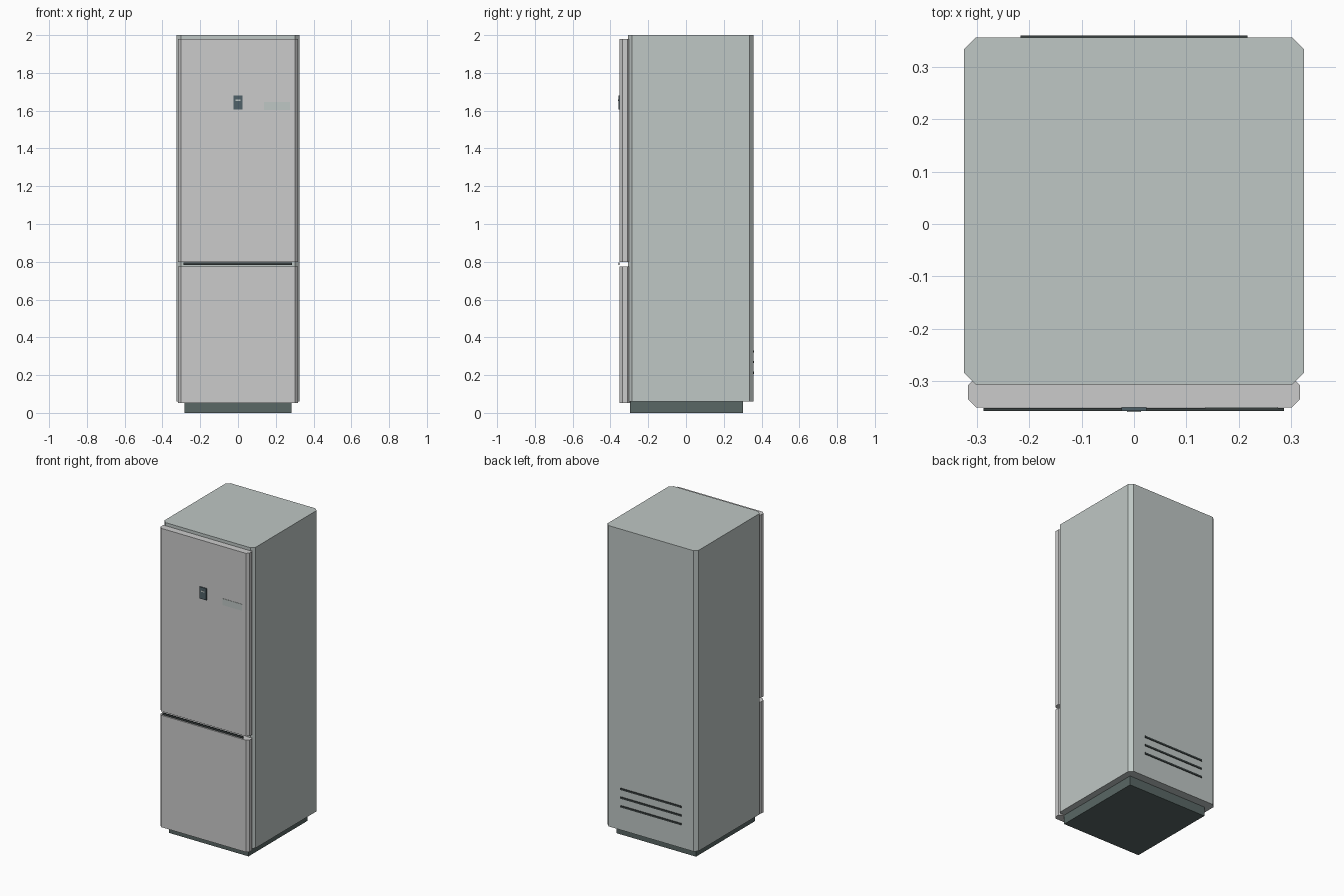
import bpy, bmesh

if "Cube" in bpy.data.objects:
    bpy.data.objects.remove(bpy.data.objects["Cube"])


def material(name, r, g, b):
    m = bpy.data.materials.new(name)
    m.diffuse_color = (r, g, b, 1)
    m.use_nodes = True
    m.node_tree.nodes["Principled BSDF"].inputs["Base Color"].default_value = m.diffuse_color
    return m


BODY = material("body_grey", .52, .57, .555)
DOOR = material("door_grey", .64, .65, .62)
BASE = material("base_grey", .10, .135, .13)
DARK = material("dark_trim", .04, .05, .05)
PANEL = material("panel_blue_grey", .08, .12, .14)


def box(name, x, y, z, mat, chamfer=0):
    """Box from (min, max) ranges, with optional chamfered vertical edges."""
    bm = bmesh.new()
    bmesh.ops.create_cube(bm, size=1)
    for v in bm.verts:
        v.co = [r[0] + (c + .5) * (r[1] - r[0]) for c, r in zip(v.co, (x, y, z))]
    if chamfer:
        upright = [e for e in bm.edges
                   if abs(e.verts[0].co.z - e.verts[1].co.z) > .01]
        bmesh.ops.bevel(bm, geom=upright, offset=chamfer, segments=1,
                        profile=.5, affect='EDGES')
    mesh = bpy.data.meshes.new(name)
    bm.to_mesh(mesh)
    bm.free()
    mesh.materials.append(mat)
    ob = bpy.data.objects.new(name, mesh)
    bpy.context.collection.objects.link(ob)
    return ob


# Cabinet and recessed plinth
box("cabinet", (-.325, .325), (-.307, .357), (.06, 2), BODY, .022)
box("plinth", (-.283, .283), (-.297, .302), (0, .06), BASE)

# Doors
for name, z in (("freezer_door", (.053, .775)), ("fridge_door", (.80, 1.98))):
    box(name, (-.318, .318), (-.351, -.293), z, DOOR, .016)

# Thin handle strip across the gap between the doors
box("handle_strip", (-.288, .287), (-.358, -.352), (.784, .797), DARK)

# Control display with a small screen line, and the blank plate beside it
box("display", (-.024, .024), (-.358, -.350), (1.605, 1.68), PANEL)
box("display_screen", (-.013, .013), (-.36, -.357), (1.652, 1.66), BODY)
box("door_plate", (.137, .276), (-.353, -.350), (1.603, 1.645), BODY)

# Rear vent slats
for i in range(3):
    z = .213 + i * .056
    box(f"rear_vent_{i + 1}", (-.217, .217), (.355, .361), (z - .006, z + .006), DARK)
